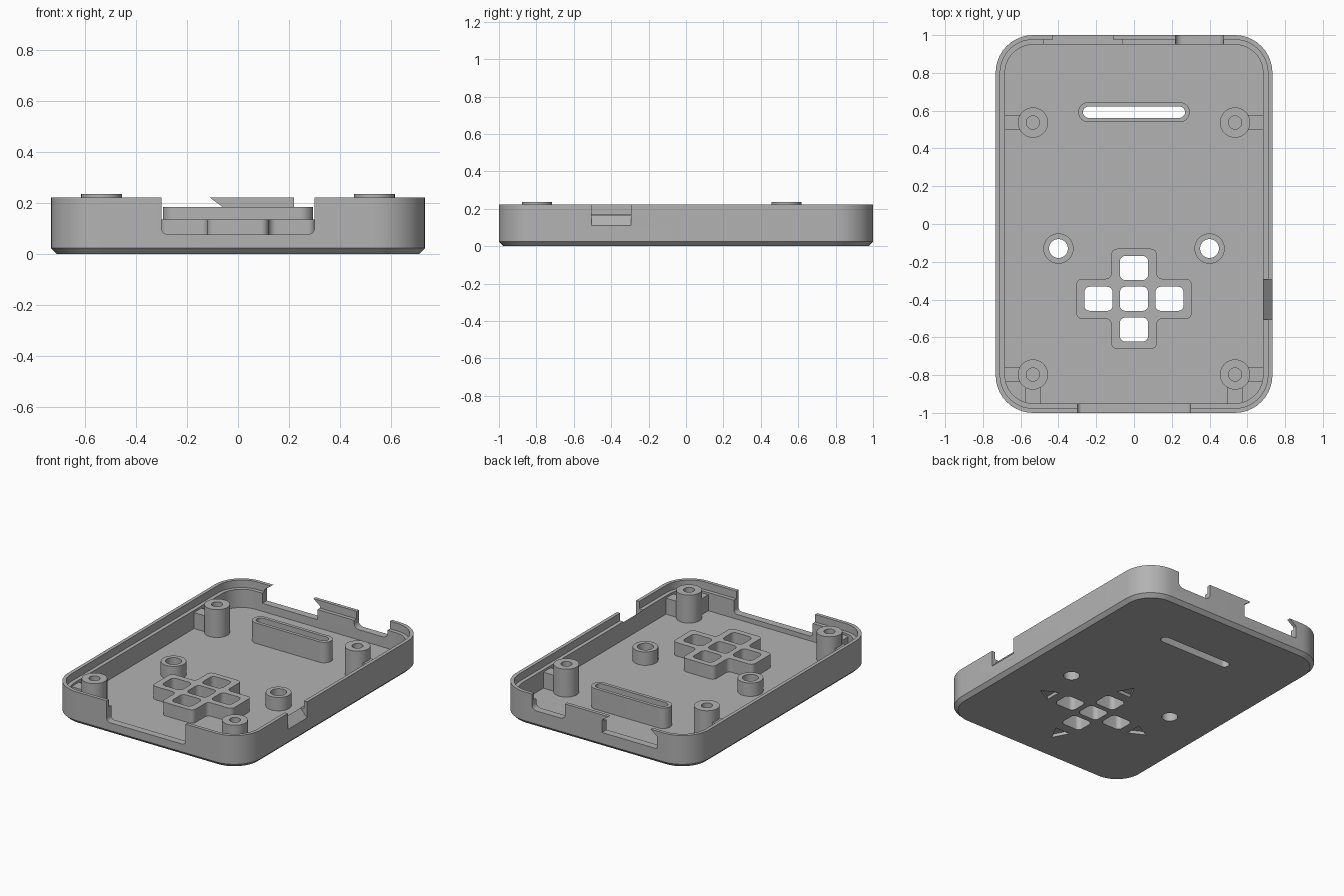
import bpy, bmesh, math
from mathutils import Vector

old = bpy.data.objects.get("Cube")
if old:
    bpy.data.objects.remove(old, do_unlink=True)

GREY = (0.45, 0.45, 0.45, 1)
mat = bpy.data.materials.new("grey plastic")
mat.use_nodes = True
mat.diffuse_color = GREY
mat.node_tree.nodes["Principled BSDF"].inputs["Base Color"].default_value = GREY

FLOOR, LEDGE, RIM = 0.045, 0.17, 0.222
PAD_Y = -0.396


def fillet(poly, r, n=10):
    """Round every right-angled corner of a polygon."""
    out = []
    for i, p in enumerate(poly):
        p = Vector(p)
        d1 = (Vector(poly[i - 1]) - p).normalized()
        d2 = (Vector(poly[(i + 1) % len(poly)]) - p).normalized()
        c = p + (d1 + d2) * r
        for k in range(n + 1):
            t = math.pi / 2 * k / n
            q = c - (d2 * math.cos(t) + d1 * math.sin(t)) * r
            if not out or (q - out[-1]).length > 1e-5:
                out.append(q)
    if (out[0] - out[-1]).length < 1e-5:
        out.pop()
    return out


def rect(cx, cy, hx, hy, r=0.0):
    pts = [(cx - hx, cy - hy), (cx + hx, cy - hy), (cx + hx, cy + hy), (cx - hx, cy + hy)]
    return fillet(pts, r) if r else pts


def circle(cx, cy, r):
    return rect(cx, cy, r, r, r)


def loft(name, rings, axis="z"):
    """Solid through (outline, level) rings stacked along an axis."""
    place = {"z": lambda u, v, w: (u, v, w), "y": lambda u, v, w: (u, w, v)}[axis]
    bm = bmesh.new()
    loops = [[bm.verts.new(place(p[0], p[1], w)) for p in pts] for pts, w in rings]
    for a, b in zip(loops, loops[1:]):
        for i in range(len(a)):
            bm.faces.new((a[i - 1], a[i], b[i], b[i - 1]))
    bm.faces.new(loops[0])
    bm.faces.new(loops[-1])
    bmesh.ops.recalc_face_normals(bm, faces=bm.faces)
    me = bpy.data.meshes.new(name)
    bm.to_mesh(me)
    bm.free()
    me.materials.append(mat)
    ob = bpy.data.objects.new(name, me)
    bpy.context.collection.objects.link(ob)
    return ob


def prism(name, pts, a, b, axis="z"):
    return loft(name, [(pts, a), (pts, b)], axis)


def select(ob):
    bpy.ops.object.select_all(action="DESELECT")
    bpy.context.view_layer.objects.active = ob
    ob.select_set(True)


def cut(ob, cutter):
    cutter.hide_render = True
    mod = ob.modifiers.new("cut", "BOOLEAN")
    mod.operation, mod.solver, mod.object = "DIFFERENCE", "EXACT", cutter
    select(ob)
    bpy.ops.object.modifier_apply(modifier=mod.name)
    bpy.data.objects.remove(cutter, do_unlink=True)


def finish(ob):
    select(ob)
    bpy.ops.object.shade_smooth_by_angle(angle=math.radians(30))


def boss(name, outline, holes, top):
    """Raised block on the floor with openings through it."""
    ob = prism(name, outline, FLOOR, top)
    for h in holes:
        cut(ob, prism("opening_cutter", h, 0, 0.4))
    finish(ob)


# Openings shared by the floor and the bosses
slot_hole = rect(0, 0.592, 0.27, 0.03, 0.03)
pad_holes = [rect(x, PAD_Y + y, 0.075, 0.064, 0.03)
             for x, y in ((0, 0), (0.188, 0), (-0.188, 0), (0, 0.163), (0, -0.163))]
button_holes = [circle(s * 0.4, -0.13, 0.05) for s in (-1, 1)]

# Tray with chamfered base, stepped rim and hollow inside
def outline(inset):
    return rect(0, 0, 0.733 - inset, 1 - inset, 0.2 - inset)

shell = loft("shell", [(outline(0.024), 0), (outline(0), 0.024), (outline(0), RIM)])
cut(shell, prism("cavity_cutter", outline(0.05), FLOOR, 0.4))
cut(shell, prism("ledge_cutter", outline(0.024), LEDGE, 0.4))
for h in [slot_hole] + pad_holes + button_holes:
    cut(shell, prism("hole_cutter", h, -0.1, 0.1))

# Front opening and the two rear port openings
cut(shell, prism("front_cutter", rect(0, 0.24, 0.3, 0.162, 0.025), -1.1, -0.9, "y"))
cut(shell, prism("small_port_cutter", rect(0.347, 0.25, 0.127, 0.135, 0.035), 0.9, 1.1, "y"))
wide_port = [(-0.48, 0.1), (-0.06, 0.1), (-0.06, 0.185), (-0.16, 0.259), (-0.38, 0.259), (-0.48, 0.185)]
cut(shell, prism("wide_port_cutter", wide_port, 0.9, 1.1, "y"))

# Sloped notch in the side wall
notch = [(0.66, 0.192), (0.79, 0.049), (0.79, 0.3), (0.66, 0.3)]
cut(shell, prism("notch_cutter", notch, -0.505, -0.295, "y"))

# Direction arrows engraved under the floor
for dx, dy, tip in ((1, 0, 0.43), (-1, 0, 0.43), (0, 1, 0.4), (0, -1, 0.4)):
    d, side, c = Vector((dx, dy)), Vector((-dy, dx)) * 0.055, Vector((0, PAD_Y))
    base = c + d * (tip - 0.105)
    cut(shell, prism("arrow_cutter", [c + d * tip, base + side, base - side], -0.1, 0.022))
finish(shell)

# Screen slot surround
boss("slot_surround", rect(0, 0.592, 0.295, 0.053, 0.053), [slot_hole], 0.186)

# Cross-shaped pad surround
w, h, a, b = 0.305, 0.265, 0.12, 0.106
cross = [(-a, -h), (a, -h), (a, -b), (w, -b), (w, b), (a, b),
         (a, h), (-a, h), (-a, b), (-w, b), (-w, -b), (-a, -b)]
cross = [(x, y + PAD_Y) for x, y in cross]
boss("pad_surround", fillet(cross[:], 0.03), pad_holes, 0.137)

for s, side in ((-1, "right"), (1, "left")):
    # Button collars
    boss("button_collar_" + side, circle(s * 0.4, -0.13, 0.08), [circle(s * 0.4, -0.13, 0.05)], 0.137)
    for y, end in ((0.537, "back"), (-0.797, "front")):
        # Screw posts and the ribs tying them to the walls
        tag = end + "_" + side
        boss("screw_post_" + tag, circle(s * 0.535, y, 0.08), [circle(s * 0.535, y, 0.035)], 0.237)
        prism("side_rib_" + tag, rect(s * 0.64, y, 0.05, 0.04), FLOOR, 0.155)
    prism("front_rib_" + side, rect(s * 0.535, -0.907, 0.04, 0.052), FLOOR, 0.155)
